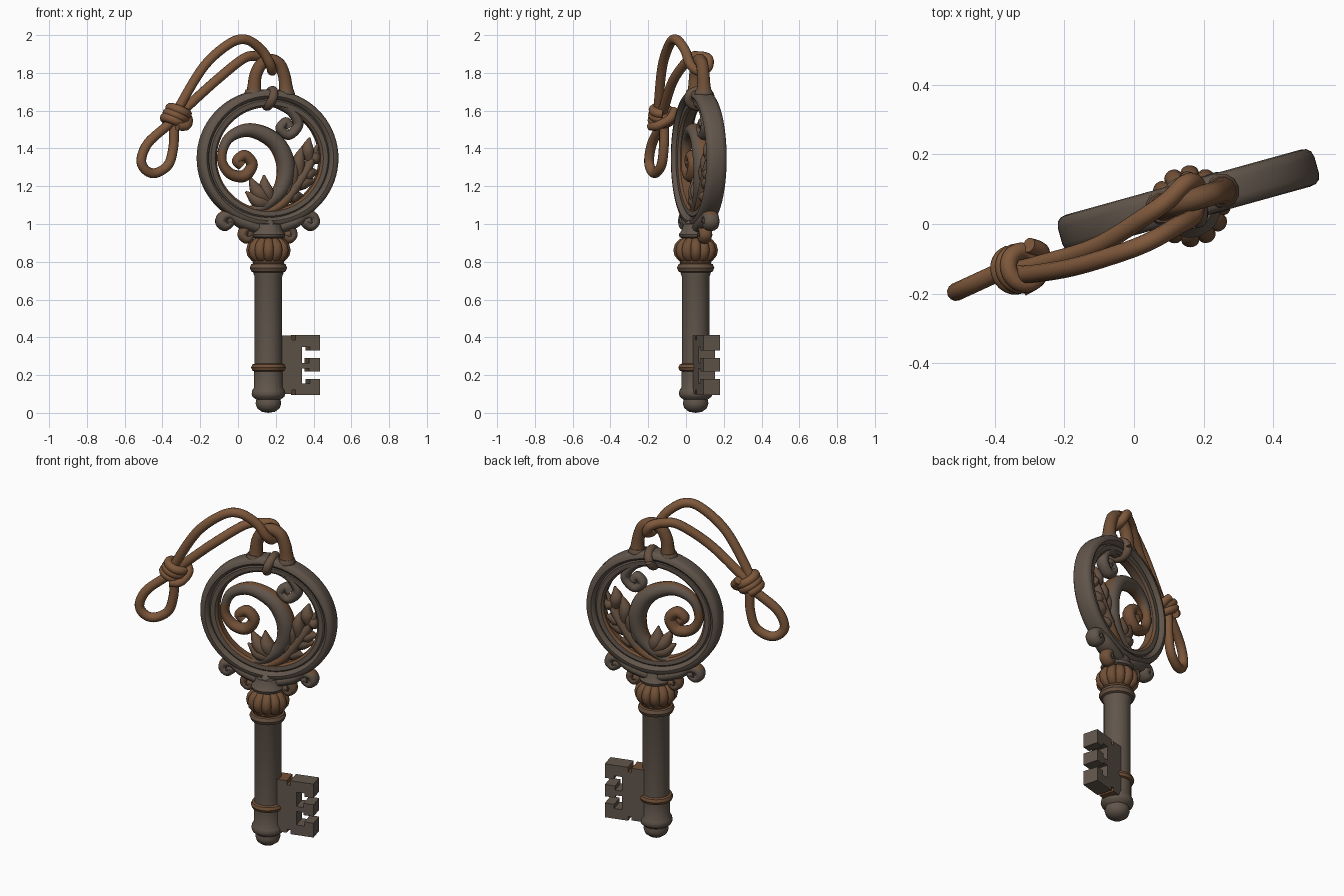
import bpy, bmesh, math
from mathutils import Matrix, Vector

cube = bpy.data.objects.get("Cube")
if cube:
    bpy.data.objects.remove(cube, do_unlink=True)


def material(name, color):
    m = bpy.data.materials.new(name)
    m.use_nodes = True
    m.diffuse_color = (*color, 1)
    bsdf = m.node_tree.nodes["Principled BSDF"]
    bsdf.inputs["Base Color"].default_value = (*color, 1)
    bsdf.inputs["Roughness"].default_value = 0.7
    return m


IRON = material("dark iron", (0.12, 0.092, 0.071))
WORN = material("weathered brown", (0.135, 0.085, 0.055))
RUST = material("rusty brown", (0.165, 0.08, 0.038))
CORD = material("leather cord", (0.21, 0.098, 0.044))

# The key is modelled in its own plane, then turned about the shaft
TURN = Matrix.Translation((0.161, 0.051, 0)) @ Matrix.Rotation(math.radians(15.5), 4, 'Z')
BOW = TURN @ Matrix.Translation((0, 0.017, 0))
STAY = Matrix.Identity(4)


def finish(name, mesh, mats, place, rule=None, angle=40):
    for m in mats:
        mesh.materials.append(m)
    for p in mesh.polygons:
        p.material_index = rule(p.center, p.normal) if rule else 0
    mesh.transform(place)
    mesh.shade_smooth()
    mesh.set_sharp_from_angle(angle=math.radians(angle))
    ob = bpy.data.objects.new(name, mesh)
    bpy.context.collection.objects.link(ob)


def lathe(name, profile, mats, n=32, closed=False, lobes=0, shape=STAY, place=TURN, rule=None):
    """Spin a (radius, height) profile about z; lobes adds rounded ribs."""
    bm = bmesh.new()
    rows = []
    for i in range(n):
        a = 2 * math.pi * i / n
        k = 0.86 + 0.14 * abs(math.sin(a * lobes / 2)) ** 0.6 if lobes else 1
        rows.append([bm.verts.new((r * k * math.cos(a), r * k * math.sin(a), h))
                     for r, h in profile])
    count = len(profile)
    for i in range(n):
        a, b = rows[i], rows[(i + 1) % n]
        for j in range(count if closed else count - 1):
            q = (j + 1) % count
            bm.faces.new((a[j], b[j], b[q], a[q]))
    bmesh.ops.remove_doubles(bm, verts=bm.verts, dist=0.0001)
    bmesh.ops.transform(bm, matrix=shape, verts=bm.verts)
    bmesh.ops.recalc_face_normals(bm, faces=bm.faces)
    mesh = bpy.data.meshes.new(name)
    bm.to_mesh(mesh)
    bm.free()
    finish(name, mesh, mats, place, rule)


def smooth_path(points, steps=7):
    """Catmull-Rom through 4D points (x, y, z, radius)."""
    p = [Vector(q) for q in points]
    p = [2 * p[0] - p[1]] + p + [2 * p[-1] - p[-2]]
    out = []
    for a, b, c, d in zip(p, p[1:], p[2:], p[3:]):
        for s in range(steps):
            t = s / steps
            out.append(0.5 * (2 * b + (c - a) * t + (2 * a - 5 * b + 4 * c - d) * t ** 2
                              + (3 * b - a - 3 * c + d) * t ** 3))
    return out + [p[-2]]


def tube(name, points, mats, place=BOW, depth=1, rule=None):
    cu = bpy.data.curves.new(name, 'CURVE')
    cu.dimensions = '3D'
    cu.bevel_depth = 1
    cu.bevel_resolution = 4
    cu.use_fill_caps = True
    path = smooth_path(points)
    sp = cu.splines.new('POLY')
    sp.points.add(len(path) - 1)
    for pt, v in zip(sp.points, path):
        pt.co = (v.x, v.y, v.z, 1)
        pt.radius = max(v.w, 0.003)
    tmp = bpy.data.objects.new(name + "_path", cu)
    bpy.context.collection.objects.link(tmp)
    mesh = bpy.data.meshes.new_from_object(tmp.evaluated_get(bpy.context.evaluated_depsgraph_get()))
    bpy.data.objects.remove(tmp, do_unlink=True)
    mesh.materials.clear()
    finish(name, mesh, mats, place @ Matrix.Diagonal((1, depth, 1, 1)), rule, 60)


def flat(points, side=1):
    return [(side * u, 0, z, r) for u, z, r in points]


# Shaft with rounded tip, collar and neck
lathe("shaft", [(0, 0), (.035, .006), (.06, .025), (.068, .05), (.064, .07), (.084, .085),
                (.089, .1), (.086, .118), (.076, .135), (.076, .21), (.073, .27), (.073, .72),
                (.08, .74), (.08, .8), (.06, .82), (.06, .92), (.085, .93), (.09, .945),
                (.075, .965), (.065, 1.0), (0, 1.01)], [IRON])


def bead(name, radius, half, z, mats, rule=None):
    arc = [(radius + half * math.cos(a * math.pi / 4), z + half * math.sin(a * math.pi / 4))
           for a in range(8)]
    lathe(name, arc, mats, closed=True, rule=rule)


bead("shaft_band", .07, .022, .24, [RUST])
bead("shaft_collar", .072, .027, .768, [WORN, RUST], lambda c, n: int(n.z > .5))
bead("bulb_base", .07, .015, .8, [RUST])
lathe("ribbed_bulb", [(.06, .793), (.09, .806), (.112, .833), (.118, .862), (.11, .893),
                      (.088, .918), (.06, .93)], [RUST], n=120, lobes=12)

# Bit: toothed plate with widened slots, rusty in the small notches
outline = [(.05, .41), (.12, .41), (.12, .385), (.14, .385), (.14, .413), (.273, .413),
           (.273, .33), (.22, .33), (.22, .35), (.175, .35), (.175, .265), (.215, .265),
           (.215, .29), (.273, .29), (.273, .22), (.215, .22), (.215, .235), (.175, .235),
           (.175, .155), (.22, .155), (.22, .18), (.273, .18), (.273, .095), (.14, .095),
           (.14, .12), (.12, .12), (.12, .1), (.05, .1)]
bm = bmesh.new()
face = bm.faces.new([bm.verts.new((u, -.033, z)) for u, z in outline])
ext = bmesh.ops.extrude_face_region(bm, geom=[face])
bmesh.ops.translate(bm, vec=(0, .091, 0),
                    verts=[g for g in ext["geom"] if isinstance(g, bmesh.types.BMVert)])
bmesh.ops.recalc_face_normals(bm, faces=bm.faces)
bit = bpy.data.meshes.new("bit")
bm.to_mesh(bit)
bm.free()
finish("bit", bit, [IRON, RUST], TURN, lambda c, n: int(c.x < .141 and abs(n.y) < .5), 30)

# Bow ring: stepped band with a worn inner face, rusty low down
half = [(.285, .022), (.297, .034), (.322, .036), (.33, .03), (.336, .047), (.348, .055),
        (.366, .052), (.378, .042), (.383, .024)]
section = half + [(r, -h) for r, h in reversed(half)]
upright = Matrix.Translation((0, 0, 1.348)) @ Matrix.Diagonal((1, 1, .95, 1)) \
    @ Matrix.Rotation(math.pi / 2, 4, 'X')


def ring_colour(c, n):
    inner = Vector((c.x, (c.z - 1.348) / .95)).length < .3
    return (2 if c.z < 1.3 else 1) if inner else 0


lathe("bow_ring", section, [IRON, WORN, RUST], n=72, closed=True, shape=upright, place=BOW,
      rule=ring_colour)

# Large scroll in the bow, rusty along its edges and on its curl
tube("large_scroll", flat([
    (-.21, 1.09, .018), (-.12, 1.07, .024), (-.03, 1.09, .03), (.075, 1.187, .043),
    (.098, 1.32, .05), (.035, 1.44, .047), (-.1, 1.497, .037), (-.215, 1.452, .028),
    (-.252, 1.346, .025), (-.21, 1.27, .029), (-.13, 1.254, .032), (-.085, 1.314, .031),
    (-.125, 1.362, .03), (-.168, 1.335, .028), (-.142, 1.31, .028)]),
    [IRON, RUST], depth=1.15,
    rule=lambda c, n: int(abs(n.y) < .62 or (c.x < -.06 and 1.2 < c.z < 1.4)))

# Small scroll hanging from the top of the bow
tube("small_scroll", flat([
    (-.02, 1.655, .02), (.06, 1.635, .026), (.132, 1.595, .028), (.168, 1.526, .028),
    (.117, 1.472, .027), (.07, 1.505, .026), (.1, 1.542, .024), (.122, 1.515, .026)]),
    [IRON], depth=1.25)

# Leaf on the right with lobes on both sides of a midrib
rib = flat([(0, 1.06, .022), (.08, 1.11, .028), (.145, 1.187, .03), (.225, 1.31, .026),
            (.285, 1.44, .004)])
tube("leaf_midrib", rib, [WORN, RUST], depth=1.4, rule=lambda c, n: int(c.z < 1.13))


def lobe(start, tip, width, name="leaf_lobe"):
    a, b = Vector(start), Vector(tip)
    bend = Vector((a.y - b.y, b.x - a.x)) * .1
    m = (a + b) / 2 + bend
    tube(name, flat([(*a, width * .6), (*m, width), (*b, .005)]), [WORN, RUST], depth=1.1,
         rule=lambda c, n: int(abs(n.y) < .3))


path = smooth_path(rib)
for t, left, right in ((.35, .15, .1), (.5, .19, .13), (.64, .18, .11), (.8, .13, .07)):
    i = int(t * (len(path) - 1))
    base = Vector((path[i].x, path[i].z))
    d = path[i + 1] - path[i - 1]
    heading = math.atan2(d.z, d.x)
    for size, swing in ((left, .5), (right, -.6)):
        a = heading + swing
        lobe(base, base + size * Vector((math.cos(a), math.sin(a))), .035)
for tip in ((-.02, 1.26), (-.1, 1.25), (-.12, 1.17)):
    lobe((.03, 1.105), tip, .04, "small_leaf_lobe")

# Paired volutes carrying the bow
for label, side in (("left", 1), ("right", -1)):
    tube("outer_volute_" + label, flat([
        (0, .965, .03), (.07, .985, .036), (.145, 1.012, .036), (.2, 1.045, .03),
        (.245, 1.04, .028), (.258, 1.01, .028), (.235, .99, .028), (.21, 1.01, .028),
        (.23, 1.02, .03)], side), [IRON, RUST], depth=1.5,
        rule=lambda c, n: int(n.z > .6))
    tube("lower_volute_" + label, flat([
        (.03, 1.02, .025), (.08, 1.0, .028), (.125, .972, .027), (.138, .94, .025),
        (.115, .92, .025), (.098, .94, .025), (.118, .948, .027)], side), [WORN, RUST],
        depth=1.4, rule=lambda c, n: int(abs(n.y) < .75))
tube("centre_bud", flat([(0, .94, .03), (0, .97, .042), (0, 1.0, .036), (0, 1.04, .008)]),
     [IRON], TURN, depth=1.7)

# Hanging arch on top of the bow, with flared feet and a wrap round the ring
tube("hanging_arch", flat([
    (-.075, 1.68, .044), (-.073, 1.73, .037), (-.065, 1.79, .034), (-.035, 1.845, .033),
    (.015, 1.868, .033), (.065, 1.845, .033), (.09, 1.79, .034), (.1, 1.73, .037),
    (.103, 1.67, .048)]), [RUST])
for label, u in (("left", .1), ("right", -.077)):
    tube("arch_foot_" + label, flat([(u, 1.675, .044), (u, 1.69, .05), (u, 1.712, .043)]), [WORN])
turns = [2 * math.pi * i / 12 for i in range(13)]
tube("ring_wrap", [(.012 + .015 * math.sin(a), .06 * math.cos(a), 1.665 + .042 * math.sin(a), .024)
                   for a in turns], [WORN])

# Cord: two strands joined under the arch
strands = [(-.33, -.14, 1.57), (-.305, -.145, 1.63), (-.18, -.125, 1.835), (-.045, -.085, 1.955),
           (.045, -.05, 1.976), (.125, -.005, 1.92), (.168, .02, 1.85), (.18, .06, 1.812),
           (.18, .112, 1.825), (.15, .118, 1.875), (.1, .07, 1.888), (.03, .02, 1.876),
           (-.11, -.065, 1.765), (-.27, -.115, 1.62), (-.33, -.13, 1.56)]
tube("cord_strands", [(*p, .026) for p in strands], [CORD], STAY)

# Teardrop loop at the end of the cord
drop = [(-.33, 1.57), (-.37, 1.525), (-.475, 1.43), (-.512, 1.34), (-.488, 1.285), (-.435, 1.27),
        (-.368, 1.315), (-.342, 1.41), (-.338, 1.5), (-.325, 1.57)]
tube("cord_loop", [(x, .04 + .46 * x, z, .026) for x, z in drop], [CORD], STAY)

# Knot: a coil wound round the cord
knot = Matrix.Translation((-.33, -.128, 1.57)) \
    @ Vector((.45, .1, .85)).to_track_quat('Z', 'Y').to_matrix().to_4x4()
coil = []
for i in range(31):
    a = 2 * math.pi * i / 11
    coil.append((.048 * math.cos(a), .048 * math.sin(a), (i - 15) * .0027, .025))
tube("cord_knot", coil, [CORD], knot)
tube("knot_crossing", [(-.06, -.02, -.05, .022), (-.035, -.068, -.02, .024),
                       (.03, -.07, .025, .024), (.06, -.02, .05, .022)], [CORD], knot)
